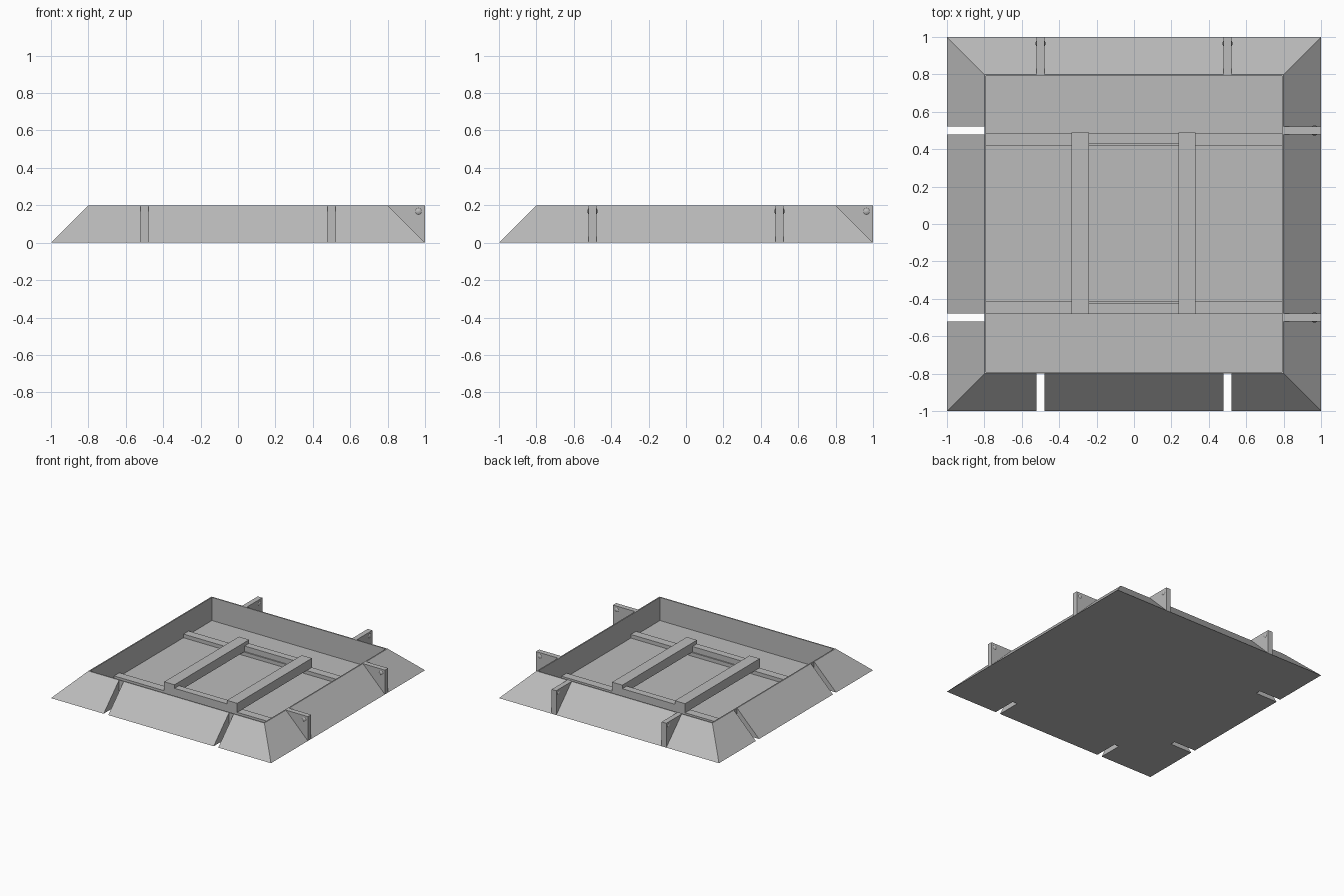
import bpy, bmesh
from mathutils import Matrix
from math import pi

cube = bpy.data.objects.get("Cube")
if cube:
    bpy.data.objects.remove(cube)

grey = bpy.data.materials.new("plain grey")
grey.use_nodes = True
colour = (0.5, 0.5, 0.5, 1)
grey.diffuse_color = colour
grey.node_tree.nodes["Principled BSDF"].inputs["Base Color"].default_value = colour


def finish(name, bm):
    bmesh.ops.recalc_face_normals(bm, faces=bm.faces)
    mesh = bpy.data.meshes.new(name)
    bm.to_mesh(mesh)
    bm.free()
    mesh.materials.append(grey)
    obj = bpy.data.objects.new(name, mesh)
    bpy.context.collection.objects.link(obj)
    return obj


def box(name, x, y, z):
    bm = bmesh.new()
    size = [b - a for a, b in (x, y, z)]
    mid = [(a + b) / 2 for a, b in (x, y, z)]
    bmesh.ops.create_cube(bm, size=1, matrix=Matrix.Translation(mid) @ Matrix.Diagonal((*size, 1)))
    return finish(name, bm)


# Tray: one closed stack of square rings, sloped outside and upright inside
FLOOR, RIM = 0.01, 0.2
bm = bmesh.new()
rings = []
for half, z in ((1, 0), (0.8, RIM), (0.79, RIM), (0.79, FLOOR)):
    rings.append([bm.verts.new((sx * half, sy * half, z))
                  for sx, sy in ((-1, -1), (1, -1), (1, 1), (-1, 1))])
for low, high in zip(rings, rings[1:]):
    for i in range(4):
        j = (i + 1) % 4
        bm.faces.new((low[i], low[j], high[j], high[i]))
bm.faces.new(rings[0])
bm.faces.new(rings[-1])
tray = finish("tray", bm)

# Slots through the right and front slopes
for side in (-0.5, 0.5):
    across = (side - 0.021, side + 0.021)
    out, up = (-1.1, -0.8), (-0.1, 0.3)
    for label, x, y in (("right", out, across), ("front", across, out)):
        cutter = box(label + "_slot_cutter", x, y, up)
        cutter.hide_render = True
        cutter.hide_set(True)
        cut = tray.modifiers.new("slot", "BOOLEAN")
        cut.operation = "DIFFERENCE"
        cut.solver = "EXACT"
        cut.object = cutter

# Bake the cuts and drop the cutters
bpy.context.view_layer.update()
graph = bpy.context.evaluated_depsgraph_get()
cut_mesh = bpy.data.meshes.new_from_object(tray.evaluated_get(graph))
cutters = [m.object for m in tray.modifiers]
tray.modifiers.clear()
tray.data = cut_mesh
for cutter in cutters:
    bpy.data.objects.remove(cutter)

# Triangular tabs with a round catch, on the left and back slopes
for label, turn in (("left", 0), ("back", pi / 2)):
    for side in (-0.5, 0.5):
        place = Matrix.Rotation(turn, 4, "Z") @ Matrix.Translation((0, side, 0))
        bm = bmesh.new()
        profile = [bm.verts.new((x, -0.021, z)) for x, z in ((0.8, RIM), (1, 0), (1, RIM))]
        face = bm.faces.new(profile)
        grown = bmesh.ops.extrude_face_region(bm, geom=[face])["geom"]
        bmesh.ops.translate(bm, vec=(0, 0.042, 0),
                            verts=[v for v in grown if isinstance(v, bmesh.types.BMVert)])
        tab = finish(label + "_tab", bm)
        tab.matrix_world = place

        bm = bmesh.new()
        bmesh.ops.create_uvsphere(bm, u_segments=24, v_segments=16, radius=0.027)
        for f in bm.faces:
            f.smooth = True
        catch = finish(label + "_catch", bm)
        catch.matrix_world = place @ Matrix.Translation((0.965, 0, 0.168))

# Low battens across the floor, each with a raised crosspiece
for label, y, inner in (("back", (0.42, 0.487), (0.43, 0.487)),
                        ("front", (-0.48, -0.412), (-0.48, -0.422))):
    box(label + "_batten", (-0.79, 0.79), y, (FLOOR, 0.04))
    box(label + "_crosspiece", (-0.25, 0.25), inner, (0.04, 0.085))

# Long bars on top of the battens
for label, x in (("right", (-0.333, -0.24)), ("left", (0.237, 0.33))):
    box(label + "_bar", x, (-0.482, 0.488), (0.04, 0.115))
